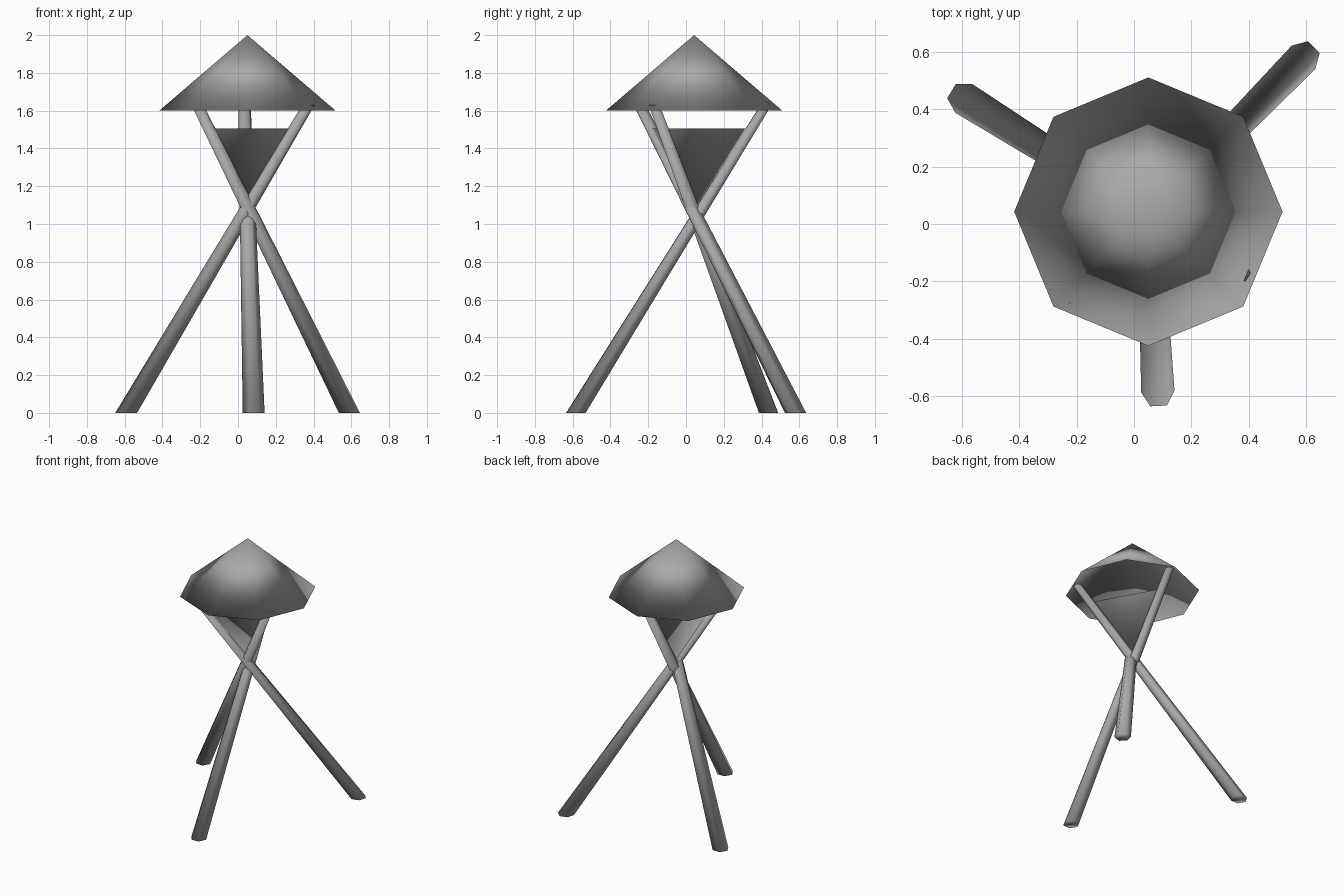
import bpy, bmesh, math
from mathutils import Vector

if "Cube" in bpy.data.objects:
    bpy.data.objects.remove(bpy.data.objects["Cube"])

grey = bpy.data.materials.new("plain grey")
grey.diffuse_color = (0.4, 0.4, 0.4, 1)
grey.use_nodes = True
grey.node_tree.nodes["Principled BSDF"].inputs["Base Color"].default_value = grey.diffuse_color

CENTRE = Vector((0.05, 0.043))


def make_object(name, bm):
    mesh = bpy.data.meshes.new(name)
    bm.to_mesh(mesh)
    bm.free()
    mesh.materials.append(grey)
    mesh.shade_smooth()
    obj = bpy.data.objects.new(name, mesh)
    bpy.context.collection.objects.link(obj)
    return obj


def cone(name, rim, tip, inner_tip=None):
    """Open cone from a rim loop to a tip, with an inner skin if inner_tip is given."""
    bm = bmesh.new()
    ring = [bm.verts.new(p) for p in rim]
    for point in (tip, inner_tip):
        if point is None:
            continue
        apex = bm.verts.new(point)
        for i, v in enumerate(ring):
            bm.faces.new((v, ring[(i + 1) % len(ring)], apex))
    bm.normal_update()
    if inner_tip is not None:
        bmesh.ops.recalc_face_normals(bm, faces=bm.faces)
    else:
        # open sheet: face away from the axis
        for f in bm.faces:
            c = f.calc_center_median()
            if f.normal.x * (c.x - CENTRE.x) + f.normal.y * (c.y - CENTRE.y) < 0:
                f.normal_flip()
    return make_object(name, bm)


def pole(name, foot, head, top_z=1.63, sides=6):
    """Tapered six-sided pole with level ends."""
    foot, head = Vector(foot), Vector(head)
    head = foot + (head - foot) * top_z / 1.6
    turn = math.atan2(foot.y - CENTRE.y, foot.x - CENTRE.x) + math.pi / sides
    bm = bmesh.new()
    rings = []
    for c, r, z in ((foot, 0.058, 0), (head, 0.033, top_z)):
        rings.append([bm.verts.new((c.x + r * math.cos(turn + math.tau * i / sides),
                                    c.y + r * math.sin(turn + math.tau * i / sides), z))
                      for i in range(sides)])
        bm.faces.new(rings[-1])
    for i in range(sides):
        j = (i + 1) % sides
        bm.faces.new((rings[0][i], rings[0][j], rings[1][j], rings[1][i]))
    bmesh.ops.recalc_face_normals(bm, faces=bm.faces)
    return make_object(name, bm)


# Three crossing poles: foot and the point reached at z = 1.6
poles = {
    "back_left_pole": ((-0.592, 0.437), (0.355, -0.158)),
    "back_right_pole": ((0.59, 0.58), (-0.20, -0.23)),
    "front_pole": ((0.083, -0.583), (0.035, 0.405)),
}
for name, (foot, head) in poles.items():
    pole(name, foot, head)

# Three-sided open basket hung between the upper poles
basket_rim = []
for foot, head in poles.values():
    p = Vector(foot).lerp(Vector(head), 1.505 / 1.6)
    basket_rim.append((p.x, p.y, 1.505))
cone("hanging_basket", basket_rim, (CENTRE.x, CENTRE.y, 1.06))

# Eight-sided hollow pointed roof
roof_rim = [(CENTRE.x + 0.467 * math.cos(math.tau * i / 8),
             CENTRE.y + 0.467 * math.sin(math.tau * i / 8), 1.6) for i in range(8)]
cone("pointed_roof", roof_rim, (CENTRE.x, CENTRE.y, 2.0), (CENTRE.x, CENTRE.y, 1.97))
